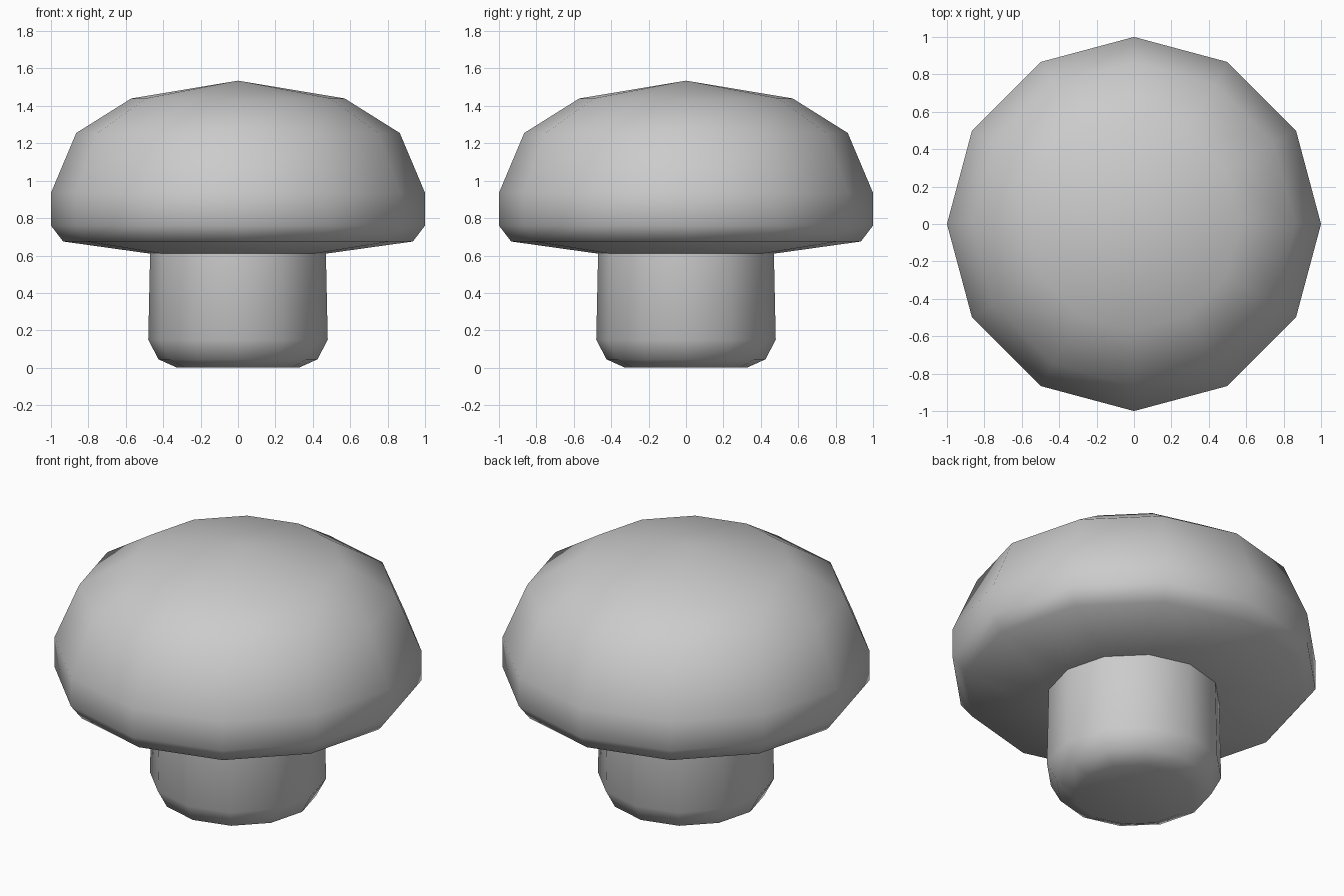
import bpy, bmesh
from math import cos, sin, pi

if "Cube" in bpy.data.objects:
    bpy.data.objects.remove(bpy.data.objects["Cube"])

SIDES = 12


def lathe(name, profile):
    """Spin (radius, z) points, listed bottom to top, around the z axis."""
    bm = bmesh.new()
    rings = []
    for r, z in profile:
        n = SIDES if r > 0 else 1
        rings.append([bm.verts.new((r * cos(2 * pi * i / SIDES), r * sin(2 * pi * i / SIDES), z))
                      for i in range(n)])
    for a, b in zip(rings, rings[1:]):
        for i in range(SIDES):
            j = (i + 1) % SIDES
            if len(a) == 1:
                bm.faces.new((a[0], b[j], b[i]))
            elif len(b) == 1:
                bm.faces.new((a[i], a[j], b[0]))
            else:
                bm.faces.new((a[i], a[j], b[j], b[i]))
    for f in bm.faces:
        f.smooth = True
    mesh = bpy.data.meshes.new(name)
    bm.to_mesh(mesh)
    bm.free()
    obj = bpy.data.objects.new(name, mesh)
    bpy.context.collection.objects.link(obj)
    return obj


# Stem with a rounded foot, open where it meets the cap
lathe("mushroom_stem", [(0, 0), (0.325, 0), (0.425, 0.045), (0.48, 0.15), (0.47, 0.61)])

# Domed cap with a shallow sloping underside
lathe("mushroom_cap", [(0.47, 0.61), (0.935, 0.675), (1.0, 0.76), (1.0, 0.935),
                       (0.865, 1.255), (0.57, 1.44), (0, 1.535)])
